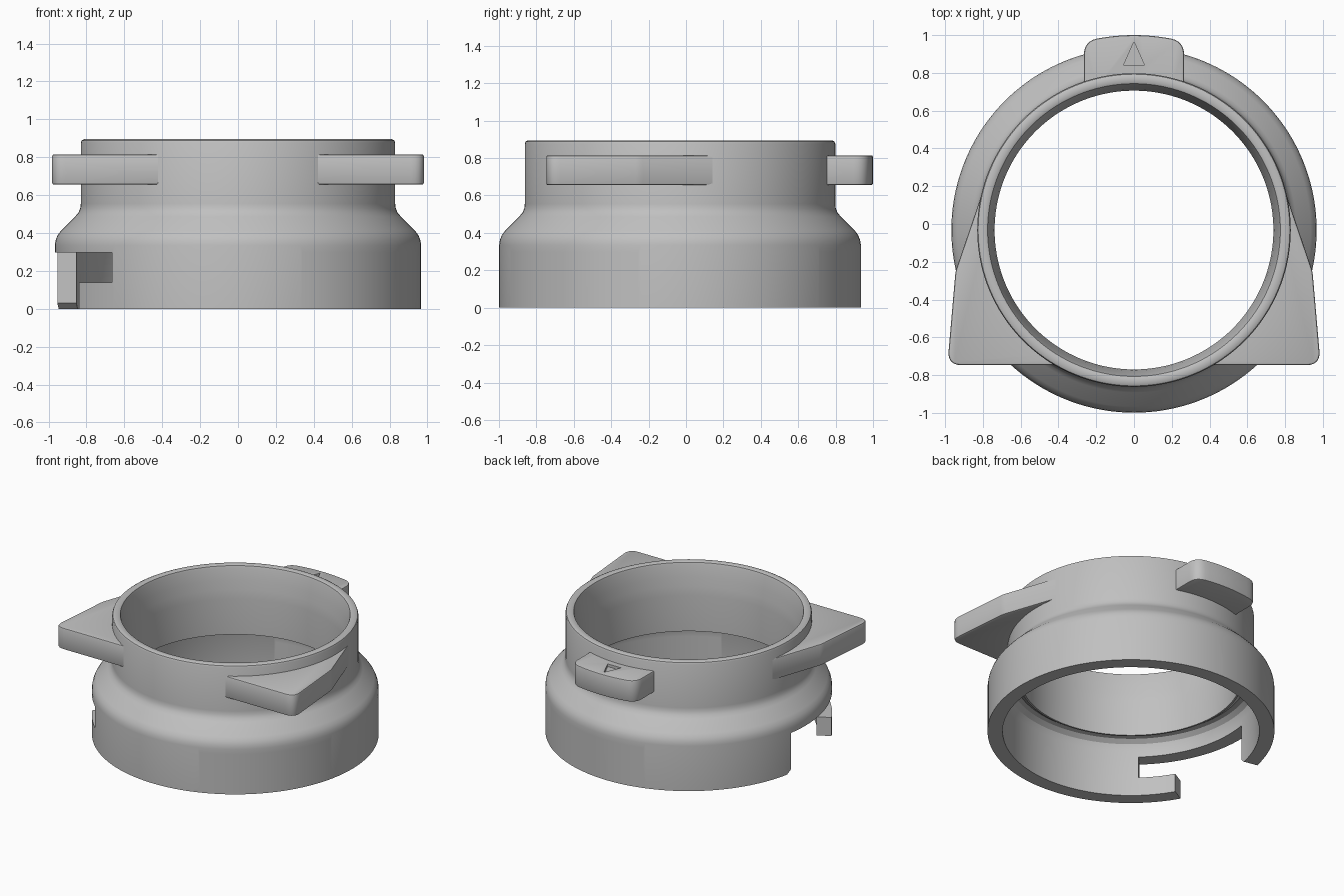
import bpy, bmesh, math
from mathutils import Vector

old = bpy.data.objects.get("Cube")
if old:
    bpy.data.objects.remove(old, do_unlink=True)

CY = -0.032            # the ring axis lies slightly in front of the origin
SEGMENTS = 144
PAD_LOW, PAD_HIGH = 0.655, 0.815

grey = bpy.data.materials.new("Matte grey")
grey.use_nodes = True
grey.diffuse_color = (0.53, 0.53, 0.53, 1)
grey.node_tree.nodes["Principled BSDF"].inputs["Base Color"].default_value = grey.diffuse_color


def make_object(name, bm):
    bmesh.ops.recalc_face_normals(bm, faces=bm.faces)
    mesh = bpy.data.meshes.new(name)
    bm.to_mesh(mesh)
    bm.free()
    mesh.materials.append(grey)
    obj = bpy.data.objects.new(name, mesh)
    bpy.context.collection.objects.link(obj)
    return obj


def polar(radius, degrees, z=0.0):
    a = math.radians(degrees)
    return Vector((radius * math.cos(a), CY + radius * math.sin(a), z))


def arc(radius, start, end, count):
    return [polar(radius, start + (end - start) * i / count) for i in range(count + 1)]


def rounded(before, corner, after, size, count=6):
    """Curve that replaces a sharp outline corner."""
    a = corner + (before - corner).normalized() * size
    b = corner + (after - corner).normalized() * size
    return [a * (1 - t) ** 2 + corner * 2 * t * (1 - t) + b * t * t
            for t in (i / count for i in range(count + 1))]


def prism(points, low, high):
    bm = bmesh.new()
    face = bm.faces.new([bm.verts.new((p.x, p.y, low)) for p in points])
    ext = bmesh.ops.extrude_face_region(bm, geom=[face])["geom"]
    bmesh.ops.translate(bm, vec=(0, 0, high - low),
                        verts=[v for v in ext if isinstance(v, bmesh.types.BMVert)])
    return bm


def lug(name, points):
    """Flat lug whose exposed top and bottom rims are softened."""
    bm = prism(points, PAD_LOW, PAD_HIGH)
    rims = []
    for e in bm.edges:
        mid = (e.verts[0].co + e.verts[1].co) / 2
        flat = abs(e.verts[0].co.z - e.verts[1].co.z) < 1e-5
        if flat and math.hypot(mid.x, mid.y - CY) > 0.835:
            rims.append(e)
    bmesh.ops.recalc_face_normals(bm, faces=bm.faces)
    bmesh.ops.bevel(bm, geom=rims, offset=0.01, segments=2, profile=0.5,
                    affect='EDGES', clamp_overlap=False)
    return make_object(name, bm)


def subtract(obj, cutter):
    mod = obj.modifiers.new("Cut " + cutter.name, 'BOOLEAN')
    mod.operation = 'DIFFERENCE'
    mod.solver = 'EXACT'
    mod.object = cutter
    cutter.hide_render = True
    cutter.hide_set(True)


def smooth(obj, degrees=30):
    bpy.ops.object.select_all(action='DESELECT')
    obj.select_set(True)
    bpy.context.view_layer.objects.active = obj
    for mod in list(obj.modifiers):
        bpy.ops.object.modifier_apply(modifier=mod.name)
    bpy.ops.object.shade_smooth_by_angle(angle=math.radians(degrees))


# Adapter ring: skirt, rounded shoulder, neck and inner lip, as radius and height
profile = [
    (0.967, 0), (0.967, 0.335), (0.963, 0.362), (0.953, 0.387), (0.935, 0.412),
    (0.86, 0.487), (0.843, 0.507), (0.833, 0.53), (0.83, 0.555),
    (0.83, 0.877), (0.825, 0.889), (0.813, 0.895),
    (0.785, 0.895), (0.775, 0.89), (0.77, 0.875), (0.756, 0.79), (0.745, 0.725),
    (0.738, 0.66), (0.738, 0.395),
    (0.75, 0.395), (0.785, 0.42), (0.82, 0.415), (0.85, 0.39), (0.865, 0.345), (0.865, 0),
]
bm = bmesh.new()
rings = [[bm.verts.new(polar(r, 360 * i / SEGMENTS, z)) for r, z in profile]
         for i in range(SEGMENTS)]
for i, ring in enumerate(rings):
    nxt = rings[(i + 1) % SEGMENTS]
    for j in range(len(profile)):
        k = (j + 1) % len(profile)
        bm.faces.new((ring[j], nxt[j], nxt[k], ring[k]))
body = make_object("adapter_ring", bm)

# Three bayonet slots: flat outline in angle and height, then bent round the axis
outline = [(-71.7, -0.05), (-71.7, 0), (-69.5, 0.03), (-69.5, 0.298), (-13.4, 0.298),
           (-13.4, 0.138), (-30.2, 0.138), (-30.2, -0.05)]
for turn in range(3):
    bm = prism([Vector((a, z, 0)) for a, z in outline], 0.8, 1.05)
    for cut in range(-68, -14, 3):
        bmesh.ops.bisect_plane(bm, geom=bm.verts[:] + bm.edges[:] + bm.faces[:],
                               plane_co=(cut, 0, 0), plane_no=(1, 0, 0))
    for v in bm.verts:
        v.co = polar(v.co.z, v.co.x + 120 * turn, v.co.y)
    subtract(body, make_object(f"slot_cutter_{turn + 1}", bm))
smooth(body)

# Pair of wedge-shaped side wings
root, corner = Vector((0.40, -0.747, 0)), Vector((0.988, -0.747, 0))
shoulder, tip = Vector((0.945, -0.25, 0)), Vector((0.795, 0.19, 0))
half = [root, *rounded(root, corner, shoulder, 0.075),
        *rounded(corner, shoulder, tip, 0.02, 3), tip, *arc(0.785, 14, -61, 16)]
for name, side in (("left_wing", 1), ("right_wing", -1)):
    smooth(lug(name, [Vector((p.x * side, p.y, 0)) for p in half]))

# Back pad with a bulged outer edge
crown = arc(1.032, 76.5, 103.5, 12)
right_edge = Vector((0.265, 0.72, 0))
corner = Vector((0.265, 0.966, 0))
curve = rounded(right_edge, corner, crown[0], 0.07)
right_half = [right_edge] + curve
left_half = [Vector((-p.x, p.y, 0)) for p in reversed(right_half)]
middle = [p for p in crown if abs(p.x) < curve[-1].x - 0.01]
pad = lug("back_pad", right_half + middle + left_half + arc(0.785, 108, 72, 10))

# Engraved alignment triangle
mark = [Vector((0, 0.965, 0)), Vector((-0.055, 0.842, 0)), Vector((0.055, 0.842, 0))]
subtract(pad, make_object("triangle_cutter", prism(mark, PAD_HIGH - 0.02, PAD_HIGH + 0.05)))
smooth(pad)
